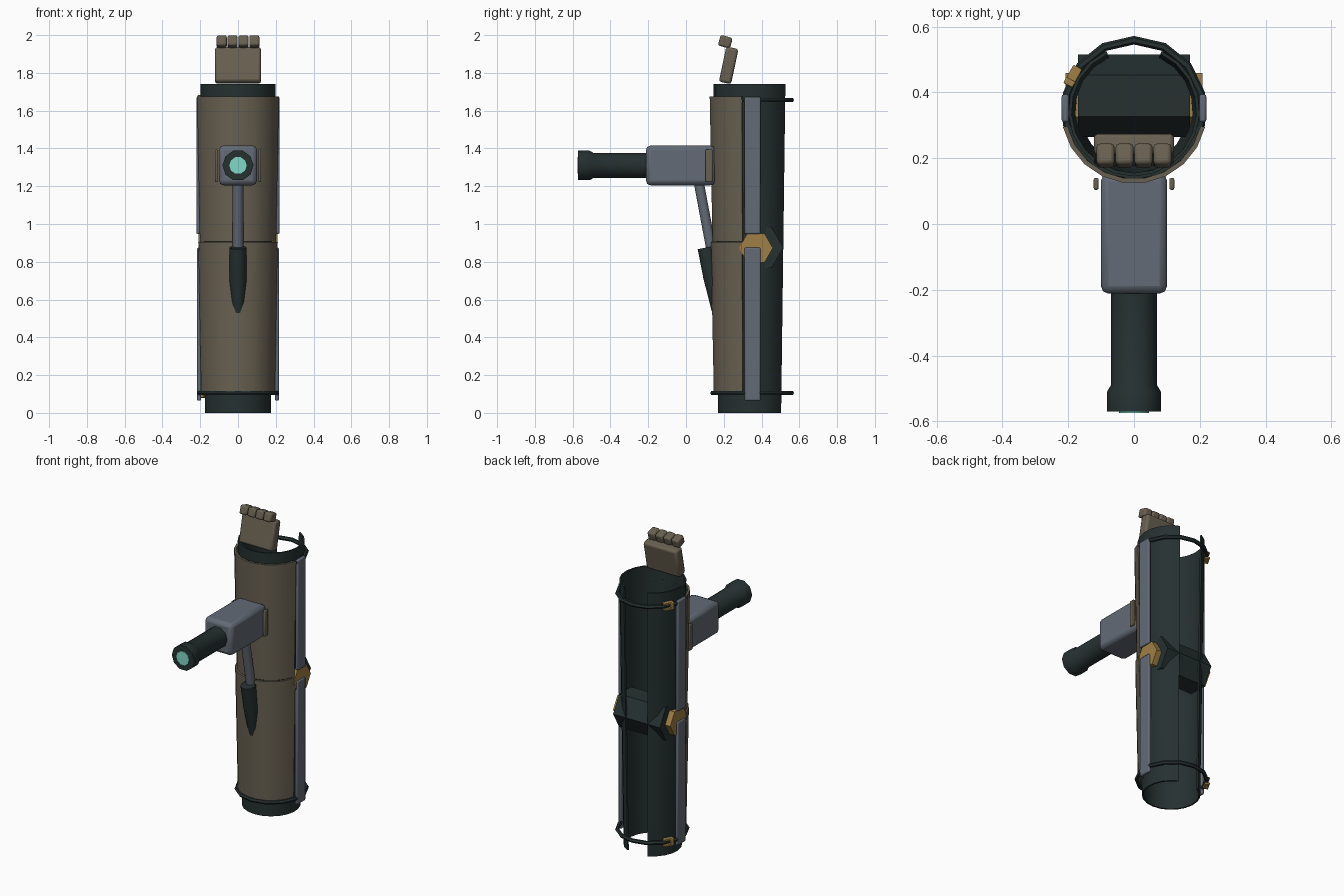
import bpy, math
from mathutils import Vector, Matrix

if "Cube" in bpy.data.objects:
    bpy.data.objects.remove(bpy.data.objects["Cube"])

def mat(name, rgb):
    m = bpy.data.materials.new(name)
    m.diffuse_color = (*rgb, 1)
    m.use_nodes = True
    m.node_tree.nodes["Principled BSDF"].inputs["Base Color"].default_value = m.diffuse_color
    return m

DARK = mat("dark_green_black", (0.019, 0.030, 0.030))
KHAKI = mat("khaki_armour", (0.140, 0.118, 0.083))
GREY = mat("steel_grey", (0.125, 0.147, 0.180))
BRASS = mat("brass", (0.35, 0.215, 0.06))
TEAL = mat("teal_lens", (0.22, 0.68, 0.57))
CY = 0.345  # y of the arm axis

def make(name, verts, faces, m, angle=40):
    me = bpy.data.meshes.new(name)
    me.from_pydata(verts, [], faces)
    me.materials.append(m)
    ob = bpy.data.objects.new(name, me)
    bpy.context.collection.objects.link(ob)
    bpy.ops.object.select_all(action='DESELECT')
    ob.select_set(True)
    bpy.context.view_layer.objects.active = ob
    bpy.ops.object.mode_set(mode='EDIT')
    bpy.ops.mesh.select_all(action='SELECT')
    bpy.ops.mesh.normals_make_consistent(inside=False)
    bpy.ops.object.mode_set(mode='OBJECT')
    bpy.ops.object.shade_smooth_by_angle(angle=math.radians(angle))
    return ob

def shell(name, m, z0, z1, r0, r1, a0, a1, n, t):
    """Thick, tapered part-tube around the arm axis."""
    v, f = [], []
    for i in range(n + 1):
        a = math.radians(a0 + (a1 - a0) * i / n)
        for r, z in ((r0, z0), (r1, z1), (r1 - t, z1), (r0 - t, z0)):
            v.append((r * math.cos(a), CY + r * math.sin(a), z))
    for i in range(n):
        for k in range(4):
            f.append((4*i + k, 4*i + (k+1) % 4, 4*i + 4 + (k+1) % 4, 4*i + 4 + k))
    f += [(0, 1, 2, 3), (4*n, 4*n + 1, 4*n + 2, 4*n + 3)]
    return make(name, v, f, m)

def rod(name, m, rings, n=10, phase=0):
    """Capped round bar through (point, radius) rings."""
    d = (Vector(rings[-1][0]) - Vector(rings[0][0])).normalized()
    u = Vector((0, 1, 0)) if abs(d.x) > 0.9 else Vector((1, 0, 0))
    w = d.cross(u)
    v, f = [], []
    for p, r in rings:
        for i in range(n):
            a = 2 * math.pi * (i + phase) / n
            v.append(Vector(p) + r * (u * math.cos(a) + w * math.sin(a)))
    for k in range(len(rings) - 1):
        for i in range(n):
            j = (i + 1) % n
            f.append((k*n + i, k*n + j, k*n + n + j, k*n + n + i))
    f += [tuple(range(n)), tuple(range((len(rings) - 1) * n, len(rings) * n))]
    return make(name, v, f, m)

def box(name, m, c, s, rot=None, bev=0.012):
    R = rot or Matrix.Identity(3)
    v = [Vector(c) + R @ Vector((x*s[0]/2, y*s[1]/2, z*s[2]/2))
         for x in (-1, 1) for y in (-1, 1) for z in (-1, 1)]
    f = [(0, 1, 3, 2), (4, 6, 7, 5), (0, 4, 5, 1), (2, 3, 7, 6), (0, 2, 6, 4), (1, 5, 7, 3)]
    ob = make(name, v, f, m)
    if bev:
        b = ob.modifiers.new("bevel", 'BEVEL')
        b.width, b.segments = bev, 2
        bpy.ops.object.modifier_apply(modifier="bevel")
        bpy.ops.object.shade_smooth_by_angle(angle=math.radians(50))
    return ob

# Under-sleeve, open along the back
shell("sleeve", DARK, 0, 1.742, 0.175, 0.200, 115, 425, 18, 0.010)

# Front armour plates
shell("upper_arm_plate", KHAKI, 0.908, 1.675, 0.207, 0.222, 193, 347, 9, 0.014)
shell("lower_arm_plate", KHAKI, 0.100, 0.904, 0.200, 0.216, 193, 347, 9, 0.014)

# Elbow pivot
rod("elbow_block", DARK, [((-0.17, 0.39, 0.875), 0.125), ((0.17, 0.39, 0.875), 0.125)], 6)

# Side rails and hinges
for sx, side in ((-1, "left"), (1, "right")):
    box(side + "_upper_rail", GREY, (sx*0.209, 0.352, 1.310), (0.022, 0.085, 0.725), bev=0.007)
    box(side + "_lower_rail", GREY, (sx*0.206, 0.352, 0.470), (0.022, 0.085, 0.810), bev=0.007)
    rod(side + "_hinge", BRASS, [((sx*0.165, 0.37, 0.873), 0.09), ((sx*0.208, 0.37, 0.873), 0.09)], 6)
    box(side + "_mount_bracket", KHAKI, (sx*0.115, 0.122, 1.308), (0.015, 0.036, 0.172), bev=0.005)

# Strap rings with open buckles
for z, pos in ((0.105, "lower"), (1.657, "upper")):
    bpy.ops.mesh.primitive_torus_add(location=(0, 0.35, z), major_segments=14, minor_segments=6,
                                     major_radius=0.209, minor_radius=0.013,
                                     rotation=(0, 0, math.pi / 2))
    ring = bpy.context.object
    ring.name = pos + "_strap"
    ring.data.materials.append(DARK)
    bpy.ops.object.shade_smooth_by_angle(angle=math.radians(40))
    a = math.radians(151)
    R = Matrix.Rotation(a, 3, 'Z')
    c = Vector((0.212 * math.cos(a), 0.348 + 0.212 * math.sin(a), z))
    box(pos + "_buckle_bar", BRASS, c + R @ Vector((0, 0.022, 0)), (0.032, 0.022, 0.05), R, 0.004)
    for dz in (-0.018, 0.018):
        box(pos + "_buckle_prong", BRASS, c + R @ Vector((0, -0.008, dz)), (0.030, 0.045, 0.014), R, 0.003)

# Lamp body, barrel and lens
box("lamp_housing", GREY, (0, -0.029, 1.310), (0.202, 0.366, 0.210), bev=0.024)
rod("lamp_barrel", DARK, [((0, -0.18, 1.31), 0.070), ((0, -0.49, 1.31), 0.070),
                          ((0, -0.51, 1.31), 0.082), ((0, -0.571, 1.31), 0.082)], 10)
rod("lamp_lens", TEAL, [((0, -0.565, 1.31), 0.046), ((0, -0.575, 1.31), 0.046)], 10)

# Handle strut and grip
rod("handle_strut", GREY, [((0, 0.064, 1.24), 0.028), ((0, 0.135, 0.86), 0.028)], 10)
rod("handle_grip", DARK, [((0, 0.105, 0.875), 0.046), ((0, 0.135, 0.72), 0.046),
                          ((0, 0.173, 0.525), 0.034)], 10)

# Hand
box("palm", KHAKI, (0, 0.226, 1.840), (0.244, 0.066, 0.190), Matrix.Rotation(math.radians(-12), 3, 'X'), 0.014)
for i in range(4):
    box("finger_%d" % (i + 1), KHAKI, (-0.0865 + i * 0.0577, 0.208, 1.965), (0.054, 0.066, 0.058),
        Matrix.Rotation(math.radians(-16), 3, 'X'), 0.011)
